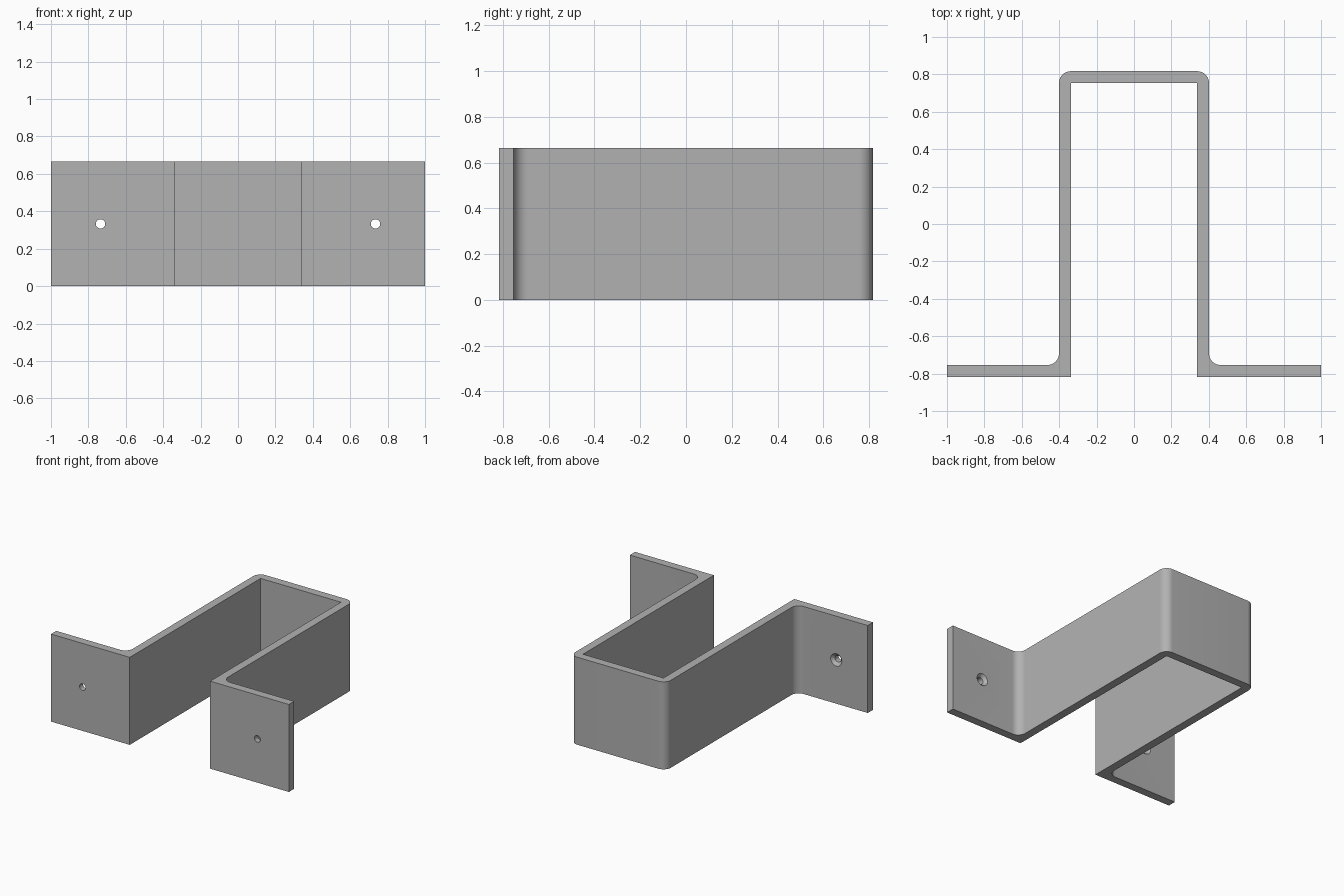
import bpy, bmesh
from math import sin, cos, pi, radians
from mathutils import Matrix

cube = bpy.data.objects.get("Cube")
if cube:
    bpy.data.objects.remove(cube, do_unlink=True)

HEIGHT, WALL = 0.665, 0.063
INNER_X, OUTER_X = 0.338, 0.401
FRONT, BACK = -0.817, 0.817
HOLE_X = 0.735

grey = bpy.data.materials.new("plain grey")
grey.diffuse_color = (0.445, 0.445, 0.445, 1)
grey.use_nodes = True
grey.node_tree.nodes["Principled BSDF"].inputs["Base Color"].default_value = grey.diffuse_color


def arc(cx, cy, r, start, end, steps=12):
    """Points on a circular arc, angles in degrees."""
    angles = [radians(start + (end - start) * i / steps) for i in range(steps + 1)]
    return [(cx + r * cos(a), cy + r * sin(a)) for a in angles]


def make_object(name, bm):
    bmesh.ops.recalc_face_normals(bm, faces=bm.faces)
    mesh = bpy.data.meshes.new(name)
    bm.to_mesh(mesh)
    bm.free()
    mesh.materials.append(grey)
    obj = bpy.data.objects.new(name, mesh)
    bpy.context.collection.objects.link(obj)
    return obj


# Bracket strip: half of the outline, mirrored, then extruded upward
half = [(INNER_X, BACK - WALL), (INNER_X, FRONT), (1, FRONT), (1, FRONT + WALL)]
half += arc(OUTER_X + WALL, FRONT + 2 * WALL, WALL, 270, 180)
half += arc(INNER_X, BACK - WALL, WALL, 0, 90)
outline = half + [(-x, y) for x, y in reversed(half)]
bm = bmesh.new()
face = bm.faces.new([bm.verts.new((x, y, 0)) for x, y in outline])
top = bmesh.ops.extrude_face_region(bm, geom=[face])["geom"]
bmesh.ops.translate(bm, vec=(0, 0, HEIGHT),
                    verts=[v for v in top if isinstance(v, bmesh.types.BMVert)])
bracket = make_object("bracket", bm)

# Screw hole cutter: straight bore that widens to a countersink at the back
profile = [(0.025, -0.05), (0.025, WALL - 0.022), (0.047, WALL), (0.047, WALL + 0.03)]
bm = bmesh.new()
for side in (-1, 1):
    rings = []
    for r, depth in profile:
        rings.append([bm.verts.new((side * HOLE_X + r * cos(2 * pi * i / 32), FRONT + depth,
                                    HEIGHT / 2 + r * sin(2 * pi * i / 32))) for i in range(32)])
    for a, b in zip(rings, rings[1:]):
        for i in range(32):
            j = (i + 1) % 32
            bm.faces.new((a[i], a[j], b[j], b[i]))
    bm.faces.new(rings[0])
    bm.faces.new(rings[-1])
cutter = make_object("screw_hole_cutter", bm)

# Drill both flanges and drop the cutter
cut = bracket.modifiers.new("screw holes", "BOOLEAN")
cut.operation, cut.solver, cut.object = "DIFFERENCE", "EXACT", cutter
bpy.ops.object.select_all(action="DESELECT")
bracket.select_set(True)
bpy.context.view_layer.objects.active = bracket
bpy.ops.object.modifier_apply(modifier=cut.name)
bpy.data.objects.remove(cutter, do_unlink=True)

# Smooth bends and bores, crisp edges elsewhere
bpy.ops.object.shade_smooth_by_angle(angle=radians(30))
